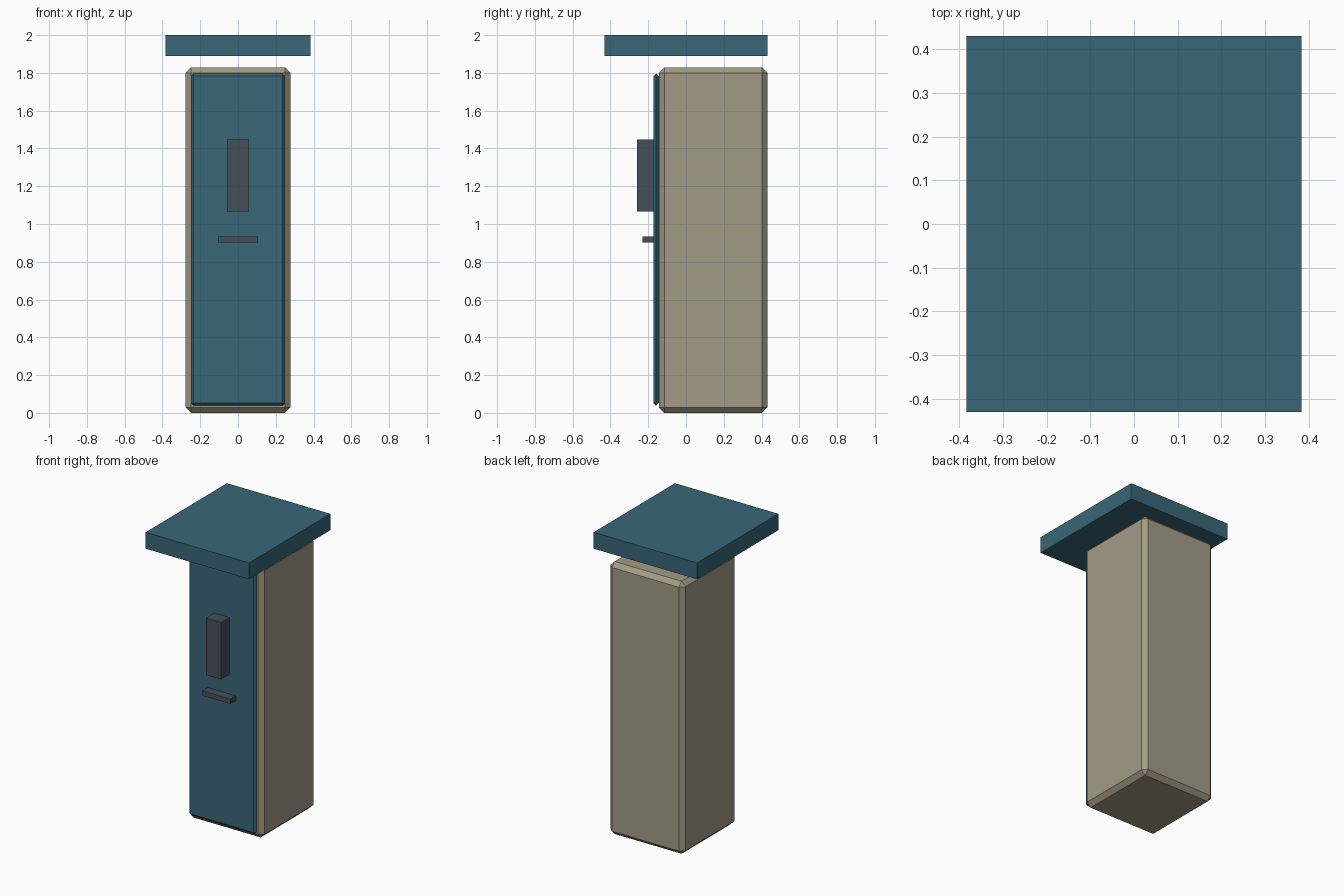
import bpy, bmesh

if "Cube" in bpy.data.objects:
    bpy.data.objects.remove(bpy.data.objects["Cube"])


def material(name, color):
    m = bpy.data.materials.new(name)
    m.diffuse_color = (*color, 1)
    m.use_nodes = True
    m.node_tree.nodes["Principled BSDF"].inputs["Base Color"].default_value = m.diffuse_color
    return m


def box(name, lo, hi, mat, chamfer=0):
    """Box between two corners, with an optional flat chamfer on all edges."""
    bm = bmesh.new()
    bmesh.ops.create_cube(bm, size=1)
    for v in bm.verts:
        v.co = [a + (b - a) * (c + 0.5) for a, b, c in zip(lo, hi, v.co)]
    me = bpy.data.meshes.new(name)
    bm.to_mesh(me)
    bm.free()
    me.materials.append(mat)
    ob = bpy.data.objects.new(name, me)
    bpy.context.collection.objects.link(ob)
    if chamfer:
        mod = ob.modifiers.new("chamfer", 'BEVEL')
        mod.width = chamfer
        mod.segments = 1
        mod.limit_method = 'NONE'
    return ob


teal = material("teal_paint", (0.04, 0.135, 0.19))
beige = material("beige_paint", (0.37, 0.33, 0.24))
dark = material("dark_metal", (0.06, 0.08, 0.1))

# Cabinet body with chamfered edges
box("cabinet_body", (-0.278, -0.144, 0), (0.278, 0.431, 1.829), beige, 0.029)
# Raised front panel
box("front_panel", (-0.249, -0.173, 0.038), (0.249, -0.144, 1.796), teal, 0.0135)
# Upright handset and the ledge below it
box("handset", (-0.057, -0.26, 1.065), (0.057, -0.173, 1.447), dark)
box("ledge", (-0.105, -0.23, 0.901), (0.105, -0.173, 0.934), dark)
# Overhanging canopy
box("canopy", (-0.384, -0.431, 1.89), (0.384, 0.431, 2.0), teal)
